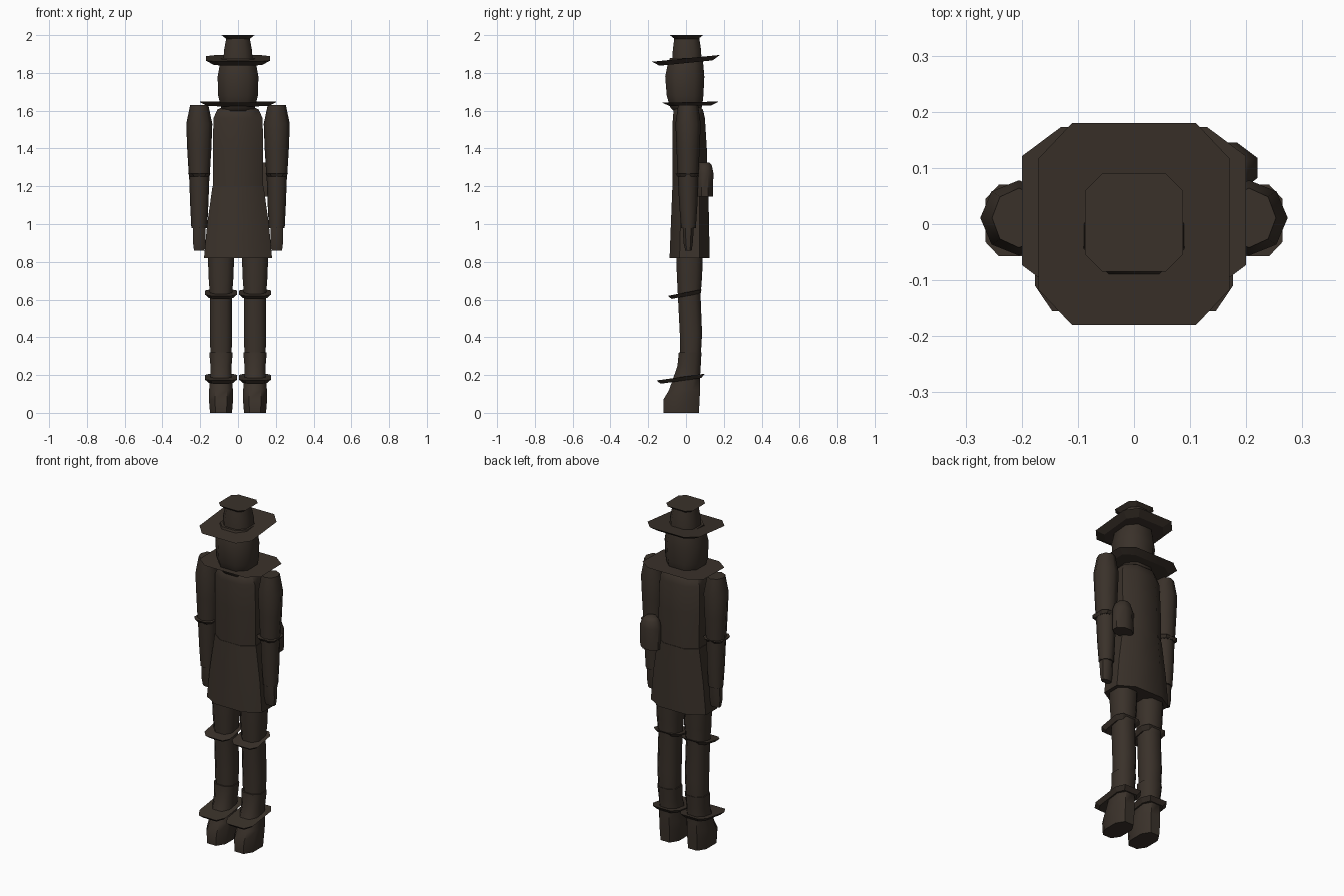
import bpy
import bmesh
import math

cube = bpy.data.objects.get("Cube")
if cube:
    bpy.data.objects.remove(cube, do_unlink=True)

brown = bpy.data.materials.new("dark brown")
brown.use_nodes = True
brown.diffuse_color = (0.042, 0.031, 0.023, 1)
brown.node_tree.nodes["Principled BSDF"].inputs["Base Color"].default_value = brown.diffuse_color


def box_ring(hx, hy, cut):
    """Octagon shaped like a rectangle with cut corners."""
    cx, cy = hx * (1 - cut), hy * (1 - cut)
    return [(hx, -cy), (hx, cy), (cx, hy), (-cx, hy),
            (-hx, cy), (-hx, -cy), (-cx, -hy), (cx, -hy)]


def round_ring(hx, hy, cut):
    """Octagon with a corner pointing sideways."""
    return [(hx * math.cos(i * math.pi / 4), hy * math.sin(i * math.pi / 4)) for i in range(8)]


def loft(name, rings, x=0, shape=box_ring, cut=0.5, slope=0, angle=50):
    """Stack rings of (z, half width, front y, back y); slope tilts them along y."""
    bm = bmesh.new()
    loops = []
    for z, hx, front, back in rings:
        cy = (front + back) / 2
        loops.append([bm.verts.new((x + px, cy + py, z + slope * (cy + py)))
                      for px, py in shape(hx, (back - front) / 2, cut)])
    for low, high in zip(loops, loops[1:]):
        for i in range(8):
            j = (i + 1) % 8
            bm.faces.new((low[i], low[j], high[j], high[i]))
    bm.faces.new(loops[0][::-1])
    bm.faces.new(loops[-1])
    bmesh.ops.recalc_face_normals(bm, faces=bm.faces)
    mesh = bpy.data.meshes.new(name)
    bm.to_mesh(mesh)
    bm.free()
    mesh.materials.append(brown)
    obj = bpy.data.objects.new(name, mesh)
    bpy.context.collection.objects.link(obj)
    bpy.ops.object.select_all(action="DESELECT")
    obj.select_set(True)
    bpy.context.view_layer.objects.active = obj
    bpy.ops.object.shade_smooth_by_angle(angle=math.radians(angle))
    return obj


def plate(name, z, hx, front, back, x=0, inset=0.04, depth=0.02, cut=0.35, slope=0):
    """Thin flared plate whose underside is smaller than its top."""
    return loft(name, [(z - depth, hx - inset, front + inset, back - inset),
                       (z, hx, front, back)], x, cut=cut, slope=slope, angle=20)


# Hat, head and collar
plate("hat_top", 2.0, 0.087, -0.085, 0.09, inset=0.025)
loft("hat_crown", [(1.86, 0.078, -0.072, 0.082), (1.92, 0.074, -0.07, 0.08),
                   (1.985, 0.062, -0.062, 0.07)])
plate("hat_brim", 1.877, 0.17, -0.18, 0.18, slope=0.1, depth=0.025)
loft("head", [(1.58, 0.07, -0.05, 0.06), (1.62, 0.09, -0.085, 0.085),
              (1.68, 0.105, -0.102, 0.092), (1.78, 0.108, -0.11, 0.097),
              (1.84, 0.097, -0.098, 0.092), (1.88, 0.088, -0.085, 0.085)])
plate("collar", 1.645, 0.2, -0.125, 0.173, slope=0.02)

# Coat
loft("coat_upper", [(1.18, 0.132, -0.07, 0.115), (1.4, 0.133, -0.072, 0.11),
                    (1.56, 0.13, -0.07, 0.1), (1.605, 0.11, -0.065, 0.09),
                    (1.625, 0.07, -0.045, 0.07)])
loft("coat_skirt", [(0.82, 0.18, -0.087, 0.125), (1.0, 0.163, -0.08, 0.122),
                    (1.2, 0.135, -0.072, 0.117)])

# Pouch on the left back of the waist
loft("pouch", [(1.145, 0.058, 0.055, 0.142), (1.27, 0.06, 0.055, 0.145),
               (1.31, 0.045, 0.06, 0.137), (1.325, 0.03, 0.07, 0.125)], 0.16, cut=0.6)

# Arms and legs
for side, s in (("right", -1), ("left", 1)):
    ax, lx = 0.205 * s, 0.09 * s
    loft(side + "_upper_arm", [(1.25, 0.055, -0.045, 0.066), (1.4, 0.064, -0.05, 0.072),
                               (1.53, 0.069, -0.056, 0.078), (1.63, 0.048, -0.042, 0.064)],
         ax, round_ring)
    plate(side + "_elbow_plate", 1.268, 0.06, -0.057, 0.07, ax, inset=0.012,
          depth=0.016, cut=0.4)
    loft(side + "_forearm", [(0.98, 0.042, -0.026, 0.052), (1.1, 0.048, -0.036, 0.06),
                             (1.26, 0.054, -0.044, 0.064)], ax, round_ring)
    loft(side + "_hand", [(0.86, 0.028, -0.004, 0.03), (0.9, 0.033, -0.013, 0.036),
                          (0.99, 0.034, -0.018, 0.042)], ax)
    loft(side + "_leg", [(0.28, 0.055, -0.03, 0.077), (0.42, 0.059, -0.033, 0.085),
                         (0.62, 0.058, -0.043, 0.077), (0.72, 0.066, -0.048, 0.085),
                         (0.86, 0.07, -0.053, 0.09)], lx)
    plate(side + "_knee_plate", 0.638, 0.084, -0.096, 0.085, lx, inset=0.02,
          depth=0.02, slope=0.19)
    loft(side + "_boot", [(0, 0.058, -0.118, 0.068), (0.07, 0.064, -0.12, 0.072),
                          (0.12, 0.063, -0.09, 0.074), (0.2, 0.056, -0.062, 0.075),
                          (0.25, 0.056, -0.045, 0.078), (0.32, 0.062, -0.038, 0.082)], lx)
    plate(side + "_ankle_plate", 0.193, 0.086, -0.155, 0.1, lx, inset=0.02,
          depth=0.02, slope=0.14)
